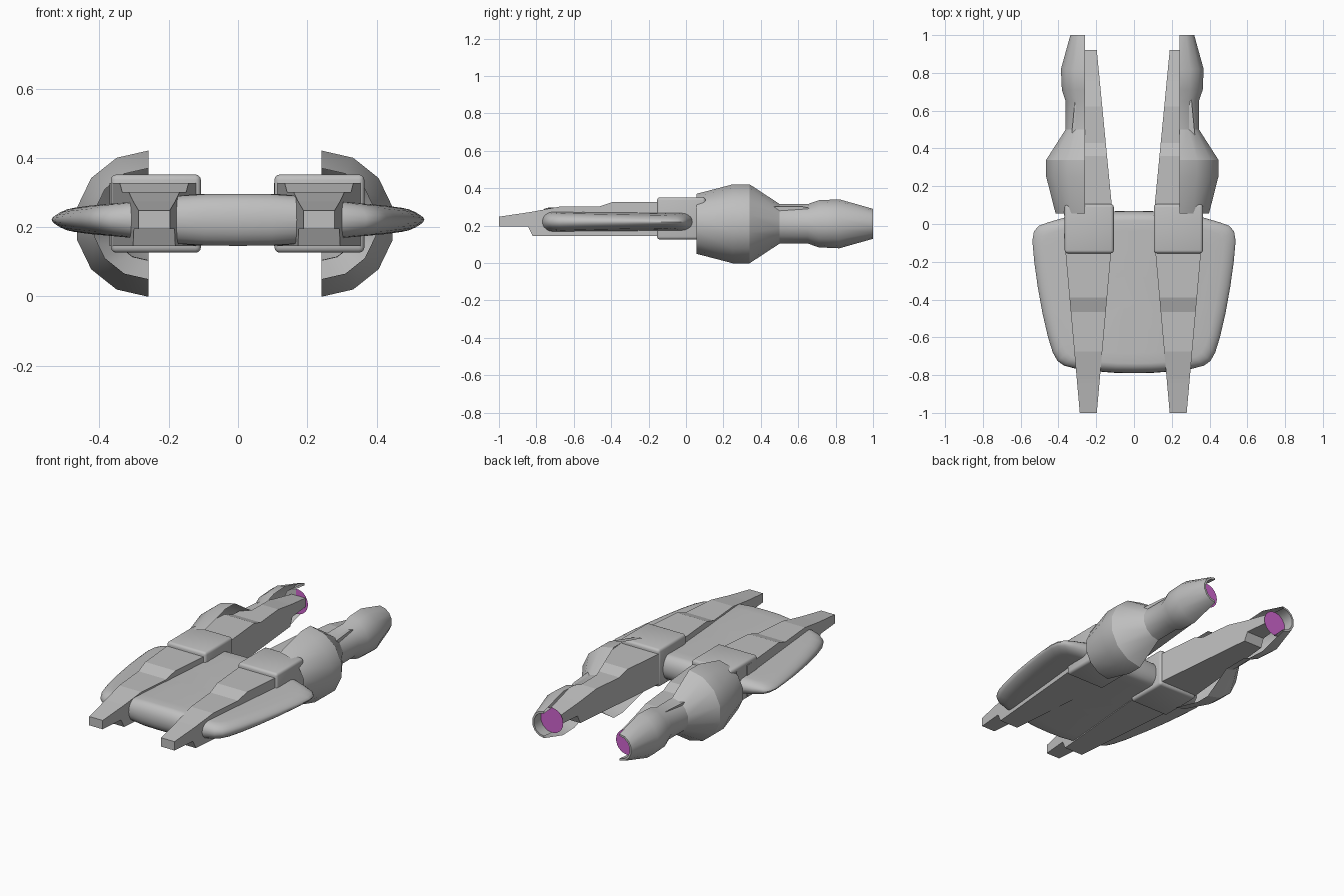
import bpy, bmesh, math
from mathutils import Matrix

cube = bpy.data.objects.get("Cube")
if cube:
    bpy.data.objects.remove(cube, do_unlink=True)


def material(name, rgb):
    m = bpy.data.materials.new(name)
    m.use_nodes = True
    m.diffuse_color = (*rgb, 1)
    m.node_tree.nodes["Principled BSDF"].inputs["Base Color"].default_value = (*rgb, 1)
    return m


GREY = material("hull grey", (0.52, 0.52, 0.52))
PURPLE = material("exhaust purple", (0.62, 0.13, 0.62))


def finish(name, bm, mat, angle=None):
    """Turn a bmesh into an object, smooth below the given angle."""
    bmesh.ops.recalc_face_normals(bm, faces=bm.faces[:])
    me = bpy.data.meshes.new(name)
    bm.to_mesh(me)
    bm.free()
    me.materials.append(mat)
    ob = bpy.data.objects.new(name, me)
    bpy.context.collection.objects.link(ob)
    if angle:
        bpy.ops.object.select_all(action='DESELECT')
        ob.select_set(True)
        bpy.context.view_layer.objects.active = ob
        bpy.ops.object.shade_smooth_by_angle(angle=math.radians(angle))
    return ob


def interp(table, t):
    for (a, va), (b, vb) in zip(table, table[1:]):
        if t <= b:
            return va + (vb - va) * (t - a) / (b - a)
    return table[-1][1]


def bridge(bm, rings, closed):
    for a, b in zip(rings, rings[1:]):
        n = len(a)
        for i in range(n if closed else n - 1):
            j = (i + 1) % n
            bm.faces.new((a[i], a[j], b[j], b[i]))


# Wing-shaped central hull: concentric rings of the plan outline, above and below
HALF_OUTLINE = [(0, -.79), (.1, -.788), (.2, -.78), (.3, -.768), (.37, -.75), (.405, -.725),
                (.43, -.68), (.455, -.6), (.485, -.47), (.51, -.33), (.528, -.2), (.538, -.09),
                (.53, -.04), (.505, -.01), (.45, .01), (.37, .033), (.25, .055), (.12, .067), (0, .07)]
THICKNESS = [(0, .075), (.13, .074), (.19, .067), (.32, .05), (.42, .042), (.5, .031), (.54, .02)]
MID_Y, MID_Z, FLAT = -.36, .221, .88


def hull():
    outline = HALF_OUTLINE + [(-x, y) for x, y in HALF_OUTLINE[-2:0:-1]]
    scales = [.2, .4, .6, .75, FLAT, .92, .955, .98, .994, 1]
    bm = bmesh.new()

    def ring(s, sign):
        edge = math.sqrt(max(0, 1 - (max(0, s - FLAT) / (1 - FLAT)) ** 2))
        return [bm.verts.new((x * s, MID_Y + (y - MID_Y) * s,
                              MID_Z + sign * edge * interp(THICKNESS, abs(x * s))))
                for x, y in outline]

    rings = [ring(s, 1) for s in scales] + [ring(s, -1) for s in scales[-2::-1]]
    bridge(bm, rings, True)
    bm.faces.new(rings[0])
    bm.faces.new(rings[-1])
    finish("central_hull", bm, GREY, 40)


# Tapering beam: (distance from middle, bottom z, top z)
BEAM = [(.05, .145, .327), (.39, .145, .327), (.465, .145, .302), (.675, .145, .302),
        (.82, .145, .275), (.845, .195, .271), (1, .195, .248)]


def beam(name, cx, direction, length):
    bm = bmesh.new()
    rings = []
    for d, low, high in BEAM:
        w = .045 + .089 * (1 - d)
        y = direction * d * length
        rings.append([bm.verts.new((cx + dx, y, z)) for dx, z in
                      ((-w, low), (w, low), (w, high), (-w, high))])
    bridge(bm, rings, True)
    bm.faces.new(rings[0])
    bm.faces.new(rings[-1])
    finish(name, bm, GREY)


# Rounded collar block around the middle of each beam
def collar(name, cx):
    bm = bmesh.new()
    bmesh.ops.create_cube(bm, size=1)
    bmesh.ops.scale(bm, vec=(.26, .26, .226), verts=bm.verts)
    bmesh.ops.translate(bm, vec=(cx, -.025, .239), verts=bm.verts)
    bmesh.ops.bevel(bm, geom=bm.edges[:], offset=.016, segments=3, profile=.5, affect='EDGES')
    finish(name, bm, GREY, 35)


# Engine: outward half shell turned from (y, radius) pairs,
# ending in a nozzle lip and a bulkhead in front of the exhaust
ENGINE = [(.055, .16), (.25, .211), (.34, .211), (.5, .106), (.65, .105),
          (.71, .126), (.82, .131), (1, .08), (1, .068), (.918, .076), (.918, .001)]
AXIS_Z, STEPS = .21, 7


def engine(name, cx, side):
    bm = bmesh.new()
    rings = []
    for y, r in ENGINE:
        angles = [math.pi * i / STEPS for i in range(STEPS + 1)]
        rings.append([bm.verts.new((cx + side * r * math.sin(a), y, AXIS_Z + r * math.cos(a)))
                      for a in angles])
    bridge(bm, rings, False)
    # keep the normals of the open shell facing outward
    ob = finish(name, bm, GREY, 32)
    if ob.data.polygons[STEPS // 2].normal.x * side < 0:
        ob.data.flip_normals()


# Glowing exhaust disc, a full circle set inside the nozzle, facing backward
def exhaust(name, cx):
    bm = bmesh.new()
    place = Matrix.Translation((cx, .925, AXIS_Z)) @ Matrix.Rotation(-math.pi / 2, 4, 'X')
    bmesh.ops.create_circle(bm, cap_ends=True, segments=28, radius=.075, matrix=place)
    ob = finish(name, bm, PURPLE)
    if ob.data.polygons[0].normal.y < 0:
        ob.data.flip_normals()


hull()
for label, side in (("left", 1), ("right", -1)):
    beam(label + "_front_beam", side * .238 - .004, -1, 1)
    beam(label + "_rear_beam", side * .238 - .004, 1, .92)
    collar(label + "_collar", side * .236 - .001)
    engine(label + "_engine_shell", side * .25 - .009, side)
    exhaust(label + "_exhaust", side * .25 - .009)
